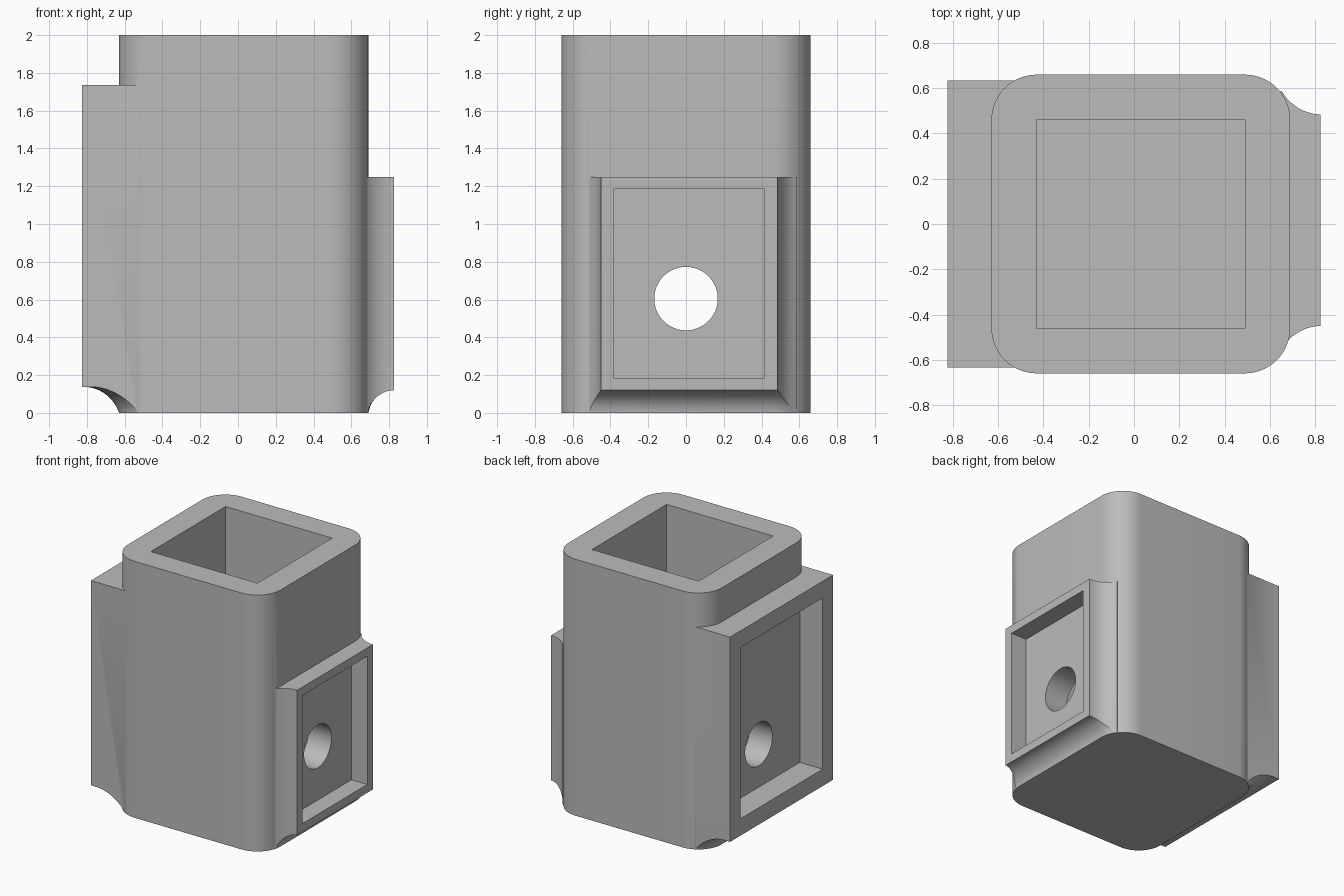
import bpy, bmesh
from math import sin, cos, pi, radians, sqrt

cube = bpy.data.objects.get("Cube")
if cube:
    bpy.data.objects.remove(cube, do_unlink=True)

grey = bpy.data.materials.new("plain grey")
grey.use_nodes = True
grey.diffuse_color = (0.5, 0.5, 0.5, 1)
grey.node_tree.nodes["Principled BSDF"].inputs["Base Color"].default_value = (0.5, 0.5, 0.5, 1)

# Body footprint: centre, half sizes and corner radius
CX, HX, HY, R = 0.03, 0.66, 0.66, 0.2


def rounded_outline(offset=0, steps=14):
    """Rounded rectangle of the body, grown outwards by offset."""
    points = []
    for corner, (sx, sy) in enumerate([(1, 1), (-1, 1), (-1, -1), (1, -1)]):
        for i in range(steps + 1):
            a = (corner + i / steps) * pi / 2
            points.append((CX + sx * (HX - R) + (R + offset) * cos(a),
                           sy * (HY - R) + (R + offset) * sin(a)))
    return points


def loft(name, rings):
    """Closed solid through rings given as (outline, z)."""
    bm = bmesh.new()
    loops = [[bm.verts.new((x, y, z)) for x, y in outline] for outline, z in rings]
    for low, high in zip(loops, loops[1:]):
        n = len(low)
        for i in range(n):
            j = (i + 1) % n
            bm.faces.new((low[i], low[j], high[j], high[i]))
    bm.faces.new(loops[0][::-1])
    bm.faces.new(loops[-1])
    bmesh.ops.recalc_face_normals(bm, faces=bm.faces)
    mesh = bpy.data.meshes.new(name)
    bm.to_mesh(mesh)
    bm.free()
    mesh.materials.append(grey)
    obj = bpy.data.objects.new(name, mesh)
    bpy.context.collection.objects.link(obj)
    return obj


def box(name, x0, x1, y0, y1, z0, z1):
    outline = [(x0, y0), (x1, y0), (x1, y1), (x0, y1)]
    return loft(name, [(outline, z0), (outline, z1)])


def combine(target, other, operation):
    """Apply a boolean and discard the helper."""
    mod = target.modifiers.new(operation.lower(), "BOOLEAN")
    mod.operation, mod.object, mod.solver = operation, other, "EXACT"
    bpy.context.view_layer.objects.active = target
    bpy.ops.object.modifier_apply(modifier=mod.name)
    bpy.data.objects.remove(other, do_unlink=True)


def flare(radius, height):
    """Body footprint that spreads outwards in a cove up to height."""
    drop = radius - height
    start = sqrt(radius ** 2 - drop ** 2)
    rings = [(rounded_outline(-0.02), 0)]
    for i in range(15):
        d = start * i / 14
        z = sqrt(max(radius ** 2 - (start - d) ** 2, 0)) - drop
        rings.append((rounded_outline(d), z + 0.0005 * (i == 0)))
    rings += [(rounded_outline(0.4), height + 0.0005), (rounded_outline(0.4), 1.9)]
    return loft("cove_shape", rings)


# Main housing
housing = loft("housing", [(rounded_outline(), 0), (rounded_outline(), 2)])

# Large mounting block with coved underside
large_block = box("large_block", -0.825, -0.2, -0.635, 0.635, 0, 1.735)
combine(large_block, flare(0.2, 0.138), "INTERSECT")

# Small mounting block with concave flanks and coved underside
flank = [(0.2, 0.46), (0.49, 0.46)]
for i in range(15):
    a = radians(209 + (268.5 - 209) * i / 14)
    flank.append((0.83 + 0.203 * cos(a), 0.67 + 0.203 * sin(a)))
flank[-1] = (0.825, flank[-1][1])
outline = [(x, y + 0.017) for x, y in flank] + [(x, 0.017 - y) for x, y in flank[::-1]]
small_block = loft("small_block", [(outline, 0), (outline, 1.25)])
combine(small_block, flare(0.14, 0.12), "INTERSECT")

combine(housing, large_block, "UNION")
combine(housing, small_block, "UNION")

# Open cavity, face recesses and the through hole
combine(housing, box("cavity", -0.43, 0.49, -0.46, 0.46, 0.2, 2.2), "DIFFERENCE")
combine(housing, box("large_recess", -1, -0.628, -0.505, 0.505, 0.27, 1.605), "DIFFERENCE")
combine(housing, box("small_recess", 0.688, 1, -0.385, 0.415, 0.185, 1.185), "DIFFERENCE")
bpy.ops.mesh.primitive_cylinder_add(vertices=48, radius=0.168, depth=3,
                                    location=(0, 0, 0.605), rotation=(0, pi / 2, 0))
hole = bpy.context.object
hole.data.materials.append(grey)
combine(housing, hole, "DIFFERENCE")

# Smooth curved walls, sharp edges
bpy.ops.object.select_all(action="DESELECT")
housing.select_set(True)
bpy.context.view_layer.objects.active = housing
bpy.ops.object.shade_smooth_by_angle(angle=radians(30))
